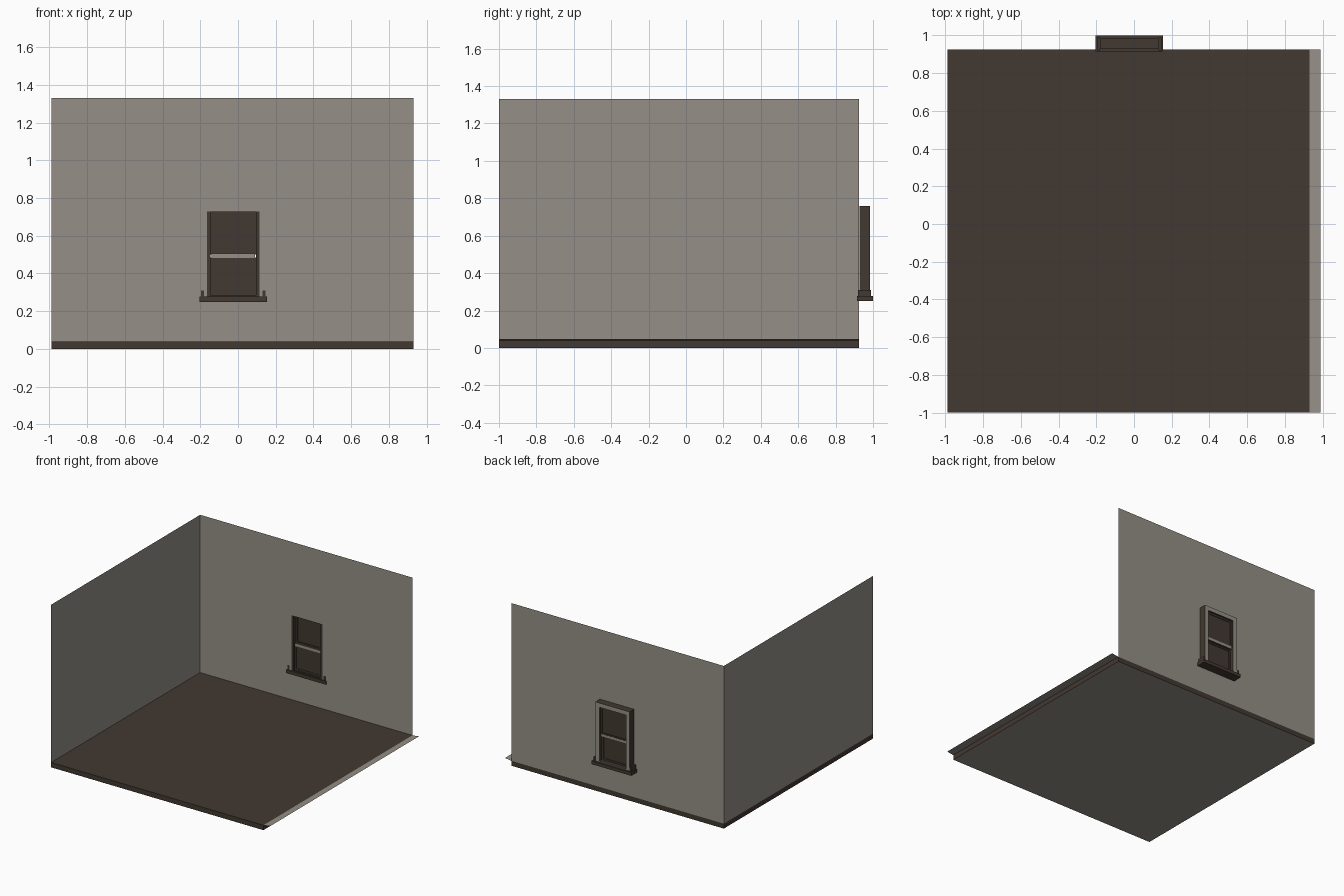
import bpy, bmesh

if "Cube" in bpy.data.objects:
    bpy.data.objects.remove(bpy.data.objects["Cube"])

def material(name, rgb):
    m = bpy.data.materials.new(name)
    m.diffuse_color = (*rgb, 1)
    m.use_nodes = True
    m.node_tree.nodes["Principled BSDF"].inputs["Base Color"].default_value = m.diffuse_color
    return m

GREY = material("warm_grey", (0.30, 0.275, 0.24))
BROWN = material("dark_brown", (0.055, 0.040, 0.031))

def finish(name, bm, rule=None):
    """Turn a bmesh into an object; rule(normal) is True where the face is grey."""
    bm.normal_update()
    for f in bm.faces:
        f.material_index = 1 if rule and rule(f.normal) else 0
    me = bpy.data.meshes.new(name)
    bm.to_mesh(me)
    bm.free()
    me.materials.append(BROWN)
    me.materials.append(GREY)
    ob = bpy.data.objects.new(name, me)
    bpy.context.collection.objects.link(ob)
    return ob

def box(name, x, y, z, rule=None):
    bm = bmesh.new()
    bmesh.ops.create_cube(bm, size=1)
    for v in bm.verts:
        v.co = [a[0] if c < 0 else a[1] for a, c in zip((x, y, z), v.co)]
    return finish(name, bm, rule)

def quad(name, pts, rule=lambda n: True):
    bm = bmesh.new()
    bm.faces.new([bm.verts.new(p) for p in pts])
    return finish(name, bm, rule)

def ring(name, outer, inner, ys, rule=None):
    """Rectangular ring facing y; outer and inner are (x0, x1, z0, z1)."""
    bm = bmesh.new()
    def loop(r, y):
        x0, x1, z0, z1 = r
        return [bm.verts.new((x, y, z)) for x, z in
                ((x0, z0), (x1, z0), (x1, z1), (x0, z1))]
    fronts = loop(outer, ys[0]), loop(inner, ys[0])
    if len(ys) == 1:
        loops = [fronts]
    else:
        backs = loop(outer, ys[1]), loop(inner, ys[1])
        loops = [fronts, (fronts[0], backs[0]), (fronts[1], backs[1]), backs]
    for a, b in loops:
        for i in range(4):
            j = (i + 1) % 4
            bm.faces.new((a[i], a[j], b[j], b[i]))
    bmesh.ops.recalc_face_normals(bm, faces=bm.faces)
    return finish(name, bm, rule)

X0, X1, Y0, Y1, Z0, Z1 = -0.99, 0.93, -1.0, 0.925, 0.04, 1.33
back_face = lambda n: n.y > 0.5

# Room shell: slab, two thin walls, narrow ledge on the open right side
box("floor", (X0, X1), (Y0, Y1), (0, Z0), lambda n: n.z < -0.5)
quad("left_wall", [(X0, Y0, Z0), (X0, Y1, Z0), (X0, Y1, Z1), (X0, Y0, Z1)])
ring("back_wall", (X0, X1, Z0, Z1), (-0.165, 0.115, 0.27, 0.73), [Y1], lambda n: True)
quad("right_ledge", [(X1, Y0, Z0), (0.99, Y0, 0.048), (0.99, Y1, 0.048), (X1, Y1, Z0)])

# Window frame: dark with a grey outer face
ring("window_frame", (-0.18, 0.13, 0.275, 0.76), (-0.145, 0.095, 0.285, 0.725),
     (0.927, 0.985), back_face)
box("window_sill", (-0.205, 0.155), (0.915, 1.0), (0.25, 0.277))
for side, x in (("left", (-0.195, -0.18)), ("right", (0.13, 0.145))):
    box("sill_block_" + side, x, (0.92, 0.99), (0.277, 0.31))

# Two sliding sashes, each a thin border with a dark pane
for part, y, z0, z1 in (("upper", 0.955, 0.50, 0.725), ("lower", 0.938, 0.285, 0.485)):
    ring(part + "_sash", (-0.145, 0.095, z0, z1), (-0.13, 0.08, z0 + 0.015, z1 - 0.015),
         (y, y + 0.015))
    box(part + "_pane", (-0.13, 0.08), (y + 0.004, y + 0.01), (z0 + 0.015, z1 - 0.015))
box("meeting_rail", (-0.14, 0.09), (0.934, 0.972), (0.482, 0.505), lambda n: abs(n.y) > 0.5)
